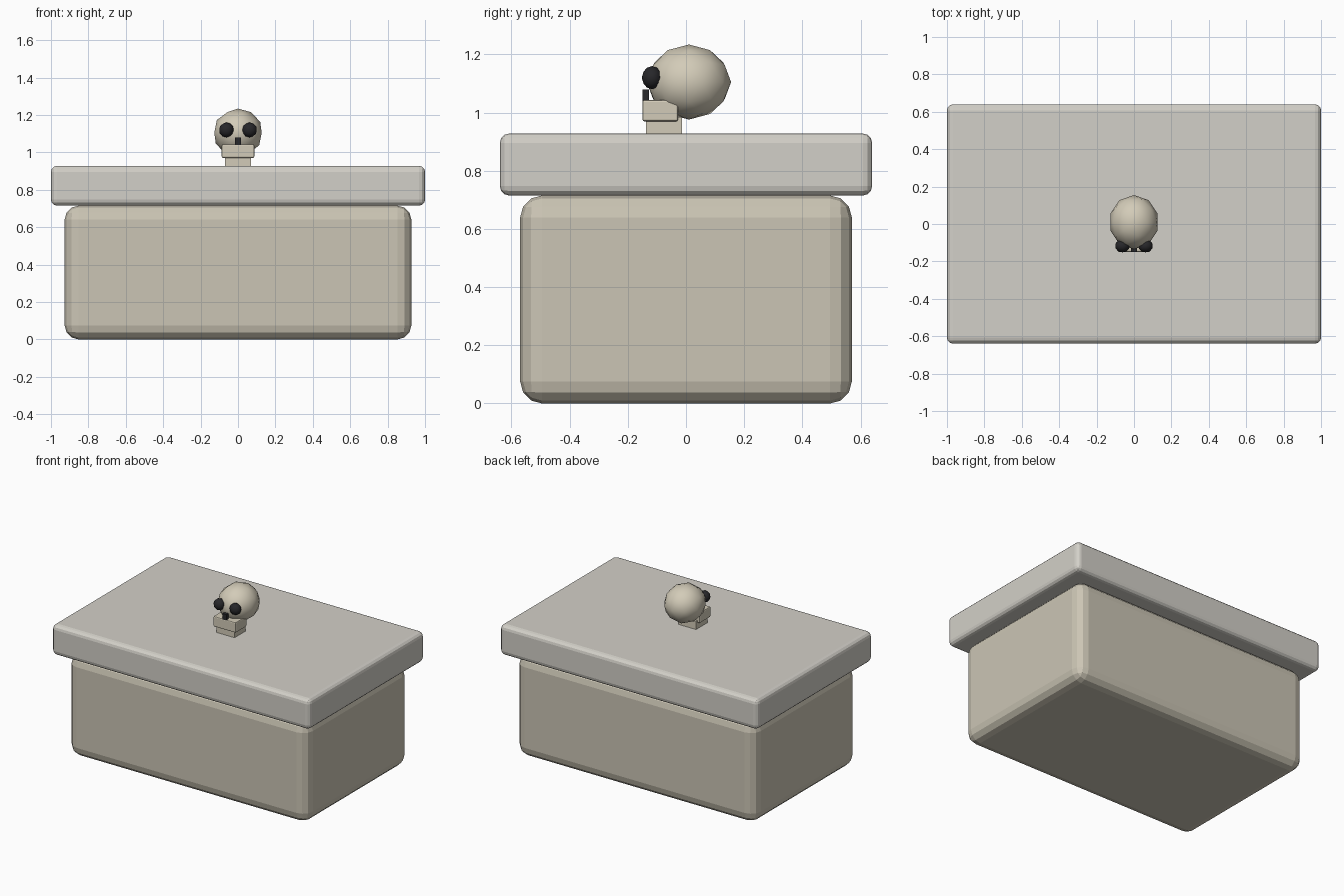
import bpy
import math

if "Cube" in bpy.data.objects:
    bpy.data.objects.remove(bpy.data.objects["Cube"])


def material(name, rgb):
    m = bpy.data.materials.new(name)
    m.diffuse_color = (*rgb, 1)
    m.use_nodes = True
    m.node_tree.nodes["Principled BSDF"].inputs["Base Color"].default_value = m.diffuse_color
    return m


WOOD = material("warm_stone", (0.60, 0.56, 0.46))
STONE = material("pale_stone", (0.65, 0.63, 0.58))
BONE = material("bone", (0.65, 0.60, 0.48))
DARK = material("dark", (0.02, 0.02, 0.023))


def box(name, lo, hi, mat, bevel=0.0, segments=3):
    """Box between two corners, with optional rounded edges."""
    bpy.ops.mesh.primitive_cube_add(
        size=1, location=[(a + b) / 2 for a, b in zip(lo, hi)])
    ob = bpy.context.object
    ob.name = name
    ob.scale = [b - a for a, b in zip(lo, hi)]
    bpy.ops.object.transform_apply(location=False, rotation=False, scale=True)
    ob.data.materials.append(mat)
    if bevel:
        mod = ob.modifiers.new("bevel", "BEVEL")
        mod.width = bevel
        mod.segments = segments
    return ob


def ball(name, center, radii, mat):
    """Low-poly smooth-shaded ball."""
    bpy.ops.mesh.primitive_ico_sphere_add(subdivisions=2, radius=1, location=center)
    ob = bpy.context.object
    ob.name = name
    ob.scale = radii
    bpy.ops.object.transform_apply(location=False, rotation=False, scale=True)
    bpy.ops.object.shade_smooth()
    ob.data.materials.append(mat)
    return ob


# Chest body and overhanging lid
box("chest_body", (-0.927, -0.57, 0), (0.927, 0.57, 0.715), WOOD, 0.075)
box("lid", (-1, -0.64, 0.715), (1, 0.64, 0.928), STONE, 0.032)

# Skull ornament on the lid
ball("cranium", (0, 0.01, 1.105), (0.133, 0.145, 0.129), BONE)
box("upper_jaw", (-0.087, -0.15, 0.97), (0.087, -0.027, 1.043), BONE, 0.007, 2)
box("lower_jaw", (-0.069, -0.137, 0.925), (0.069, -0.013, 0.985), BONE)

# Eye sockets and nose
for side, label in ((-1, "left"), (1, "right")):
    ball(label + "_eye", (side * 0.062, -0.117, 1.12), (0.04, 0.035, 0.04), DARK)
box("nose", (-0.016, -0.149, 1.037), (0.016, -0.127, 1.08), DARK)
